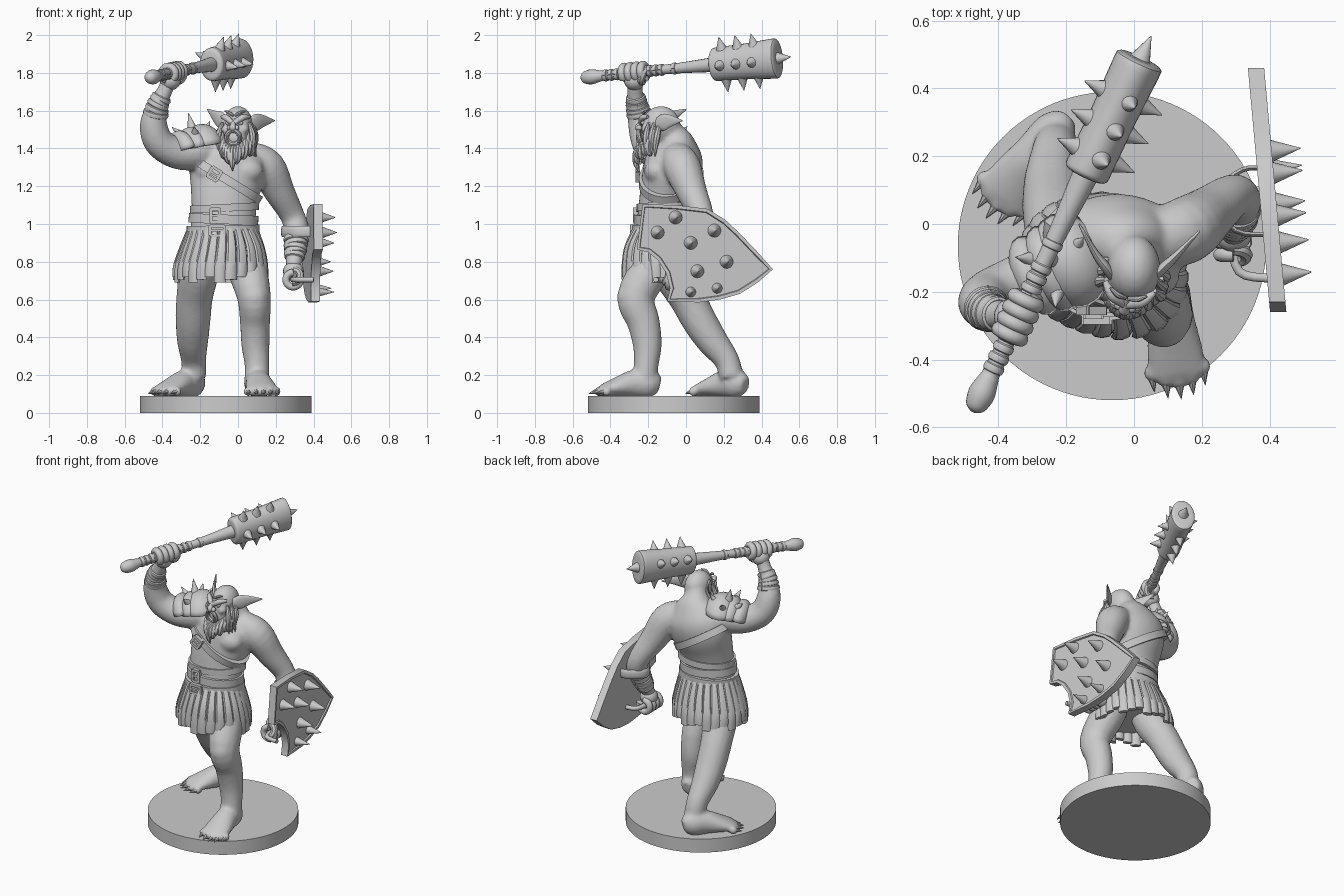
import bpy, bmesh, math
from math import sin, cos, pi
from mathutils import Vector as V, Matrix as M
from mathutils.bvhtree import BVHTree

if "Cube" in bpy.data.objects:
    bpy.data.objects.remove(bpy.data.objects["Cube"])

def new(name, bm, angle=40):
    bmesh.ops.recalc_face_normals(bm, faces=bm.faces)
    me = bpy.data.meshes.new(name)
    bm.to_mesh(me)
    bm.free()
    me.shade_smooth()
    me.set_sharp_from_angle(angle=math.radians(angle))
    ob = bpy.data.objects.new(name, me)
    bpy.context.collection.objects.link(ob)
    return ob

def loft(bm, pts, ref=(1, 0, 0), n=16, sub=4):
    """Smooth tube through (x, y, z, radius along ref, other radius)."""
    P = [tuple(p) if len(p) == 5 else tuple(p) + (p[3],) for p in pts]
    Q = []
    for i in range(len(P) - 1):
        a, b, c, d = P[max(i - 1, 0)], P[i], P[i + 1], P[min(i + 2, len(P) - 1)]
        for k in range(sub):
            t = k / sub
            Q.append([.5 * (2 * q + (r - p) * t + (2 * p - 5 * q + 4 * r - s) * t * t
                            + (3 * q - p - 3 * r + s) * t ** 3) for p, q, r, s in zip(a, b, c, d)])
    Q.append(P[-1])
    rings = []
    for i, q in enumerate(Q):
        t = (V(Q[min(i + 1, len(Q) - 1)][:3]) - V(Q[max(i - 1, 0)][:3])).normalized()
        u = V(ref) - t * t.dot(V(ref))
        u.normalize()
        v = t.cross(u)
        rings.append([bm.verts.new(V(q[:3]) + u * q[3] * cos(2 * pi * k / n) + v * q[4] * sin(2 * pi * k / n))
                      for k in range(n)])
    for a, b in zip(rings, rings[1:]):
        for k in range(n):
            bm.faces.new((a[k], a[(k + 1) % n], b[(k + 1) % n], b[k]))
    bm.faces.new(rings[0][::-1])
    bm.faces.new(rings[-1])

def ball(bm, c, s, rot=M()):
    s = (s, s, s) if isinstance(s, float) else s
    return bmesh.ops.create_uvsphere(bm, u_segments=20, v_segments=14, radius=1,
                                     matrix=M.Translation(c) @ rot @ M.Diagonal((*s, 1)))["verts"]

def spike(bm, p, d, r, l, n=14):
    d = V(d).normalized()
    bmesh.ops.create_cone(bm, cap_ends=True, segments=n, radius1=r, radius2=r * .04, depth=l,
                          matrix=M.Translation(V(p) + d * l / 2) @ d.to_track_quat('Z', 'Y').to_matrix().to_4x4())

def arc(bm, c, axis, start, R, r, ang=2 * pi, n=8, wide=1):
    ax = V(axis).normalized()
    s = V(start) - ax * ax.dot(V(start))
    s.normalize()
    w, m = ax.cross(s), 14
    loft(bm, [(*(V(c) + R * (s * cos(ang * k / m) + w * sin(ang * k / m))), r * wide, r) for k in range(m + 1)], ax, n, 2)

def fist(bm, c, axis, wrist):
    """Palm, four curled fingers and a thumb around a bar."""
    ax, w = V(axis).normalized(), (V(wrist) - V(c)).normalized()
    for i in range(4):
        arc(bm, V(c) + ax * (i - 1.5) * .037, ax, w, .038, .02, 5.2, 10, 1.05)
    ball(bm, V(c) + w * .045, (.055, .055, .052))
    arc(bm, V(c) + ax * .06 + w * .02, (ax + w * .5), w, .038, .02, -3.2)

# round base
bm = bmesh.new()
bmesh.ops.create_cone(bm, cap_ends=True, segments=96, radius1=.455, radius2=.455, depth=.09,
                      matrix=M.Translation((-.065, -.065, .045)))
new("base", bm)

# torso, kept for fitting straps to its surface
TORSO = [(-.085, -.13, .82, .15, .12), (-.08, -.13, .95, .172, .135), (-.075, -.125, 1.05, .17, .13),
         (-.07, -.105, 1.16, .18, .14), (-.055, -.075, 1.27, .205, .155), (-.045, -.06, 1.36, .2, .148),
         (-.03, -.06, 1.43, .14, .105), (-.02, -.08, 1.48, .08, .075), (-.01, -.1, 1.53, .06, .06)]
bm = bmesh.new()
loft(bm, TORSO, n=32)
for x in (-.13, .04):
    ball(bm, (x, -.155, 1.28), (.095, .067, .07))
tree = BVHTree.FromBMesh(bm)
# arms
R_ARM = [(-.12, -.08, 1.38, .09), (-.22, -.12, 1.38, .1), (-.33, -.17, 1.378, .085), (-.42, -.21, 1.435, .08),
         (-.447, -.235, 1.53, .073), (-.425, -.26, 1.63, .053), (-.39, -.27, 1.70, .042), (-.365, -.272, 1.76, .042)]
L_ARM = [(.06, -.05, 1.355, .085), (.15, -.02, 1.3, .1), (.22, .03, 1.17, .082), (.285, .08, 1.05, .066),
         (.31, .07, .97, .066), (.305, .02, .87, .056), (.295, -.02, .79, .042), (.29, -.03, .74, .04)]
loft(bm, R_ARM, (0, 1, 0))
loft(bm, L_ARM, (0, 1, 0))
# legs
loft(bm, [(.02, -.13, .9, .1), (.05, -.19, .76, .105), (.085, -.265, .61, .09, .1), (.09, -.225, .48, .08, .087),
          (.092, -.205, .36, .075, .077), (.1, -.21, .26, .066), (.1, -.22, .17, .067)])
loft(bm, [(-.16, -.14, .92, .08), (-.2, -.09, .77, .105), (-.23, .005, .61, .097), (-.238, .075, .48, .092),
          (-.24, .14, .38, .083), (-.235, .215, .28, .067), (-.23, .24, .19, .065)])
ball(bm, (.088, -.315, .61), (.065, .05, .075))
# feet
claws = bmesh.new()
for heel, d in (((.09, -.14, .085), (.13, -.99, 0)), ((-.2, .315, .085), (-.62, -.78, 0))):
    d = V(d).normalized()
    s = d.cross(V((0, 0, 1)))
    loft(bm, [(*(V(heel) + d * a + V((0, 0, z))), w, h) for a, z, w, h in
              ((0, .06, .035, .045), (.05, .07, .065, .075), (.14, .07, .07, .073),
               (.24, .05, .084, .048), (.31, .033, .085, .03))], s)
    for i in range(5):
        p = V(heel) + s * (i - 2) * .038 + d * (.325 - .008 * (i - 2) ** 2) + V((0, 0, .028))
        ball(bm, p, .026)
        spike(claws, p + d * .012, d + V((0, 0, -.25)), .015, .045, 8)
new("toe_claws", claws)
# skull and jaw
H = M.Translation((0, -.132, 1.527)) @ M.Rotation(math.radians(-13), 4, 'Z')
h = lambda x, y, z: H @ V((x, y, z))
ball(bm, h(0, 0, 0), (.079, .1, .098))
ball(bm, h(0, -.05, -.07), (.066, .06, .062))
for k in (-1, 1):
    ball(bm, h(k * .045, -.07, -.025), (.03, .03, .025))
body = new("body", bm)
r = body.modifiers.new("blend", 'REMESH')
r.mode, r.voxel_size, r.use_smooth_shade = 'VOXEL', .011, True
s = body.modifiers.new("soften", 'SMOOTH')
s.factor, s.iterations = .5, 7

# face: brows, nose, eyes, open mouth, tusks
bm = bmesh.new()
for k in (-1, 1):
    loft(bm, [(*h(k * .075, -.055, .04), .008), (*h(k * .045, -.09, .036), .017), (*h(k * .006, -.108, .008), .013)], (0, 0, 1), 10)
    loft(bm, [(*h(k * .055, -.07, .07), .004), (*h(k * .03, -.085, .063), .009), (*h(k * .004, -.09, .045), .006)], (0, 0, 1), 8)
    ball(bm, h(k * .034, -.088, .008), .013)
    ball(bm, h(k * .018, -.115, -.018), .015)
    spike(bm, h(k * .022, -.117, -.035), (0, -.15, -1), .008, .03, 8)
    spike(bm, h(k * .03, -.117, -.095), (k * .2, -.3, 1), .01, .045, 8)
loft(bm, [(*h(0, -.09, .025), .01), (*h(0, -.115, 0), .014), (*h(0, -.125, -.018), .018), (*h(0, -.11, -.032), .01)], n=12)
arc(bm, h(0, -.11, -.068), H.to_3x3() @ V((0, 1, .25)), (0, 0, 1), .037, .012)
new("face", bm)

# ears
bm = bmesh.new()
for a, b, c in (((-.06, -.16, 1.53), (-.115, -.085, 1.565), (-.162, 0, 1.607)),
                ((.06, -.155, 1.53), (.128, -.09, 1.545), (.194, -.02, 1.547))):
    loft(bm, [(*a, .03, .014), (*V(a).lerp(V(b), .5), .045, .015), (*b, .035, .011), (*c, .003, .003)], (0, 0, 1), 14)
    arc(bm, V(a).lerp(V(b), .3) + V((0, -.014, -.045)), (1, 0, 0), (0, 0, 1), .012, .004)
new("ears", bm)

# beard strands and side whiskers
bm = bmesh.new()
for i in range(13):
    s = (i - 6) / 6
    q, e = s * s, -.245 + .1 * abs(s) + .02 * (i % 2)
    loft(bm, [(*h(.08 * s, -.085 + .075 * q, -.115 + .1 * q), .012), (*h(.09 * s, -.125 + .08 * q, -.145 + .055 * q), .022),
              (*h(.078 * s, -.135 + .09 * q, (e - .14) / 2 - .01), .018), (*h(.055 * s, -.125 + .09 * q, e), .003)], n=8)
for k in (-1, 1):
    for j in range(3):
        loft(bm, [(*h(k * .072, -.05 + .03 * j, .01), .008), (*h(k * .094, -.06 + .03 * j, -.06), .018),
                  (*h(k * .09, -.06 + .025 * j, -.12), .014), (*h(k * .1, -.06 + .025 * j, -.17), .002)], n=8)
new("beard", bm)

# belts and chest strap wrapped on the torso
def strap(bm, c, e1, w, th=.016):
    e1, e2, c = V(e1).normalized(), V((0, 1, 0)), V(c)
    nrm, N, rings = e1.cross(e2), 64, []
    for i in range(N):
        d = e1 * cos(2 * pi * i / N) + e2 * sin(2 * pi * i / N)
        R = max((tree.ray_cast(c + nrm * w * k + d * .6, -d)[0] - c).dot(d) for k in (-.5, 0, .5))
        rings.append([bm.verts.new(c + d * (R + o) + nrm * w * k) for o, k in ((-.03, -.5), (th, -.5), (th, .5), (-.03, .5))])
    for a, b in zip(rings, rings[1:] + rings[:1]):
        for k in range(4):
            bm.faces.new((a[k], a[(k + 1) % 4], b[(k + 1) % 4], b[k]))

bm = bmesh.new()
strap(bm, (-.06, -.08, 1.235), (.85, 0, -.52), .045, .01)
new("chest_strap", bm)
bm = bmesh.new()
for z, w, th, t in ((.965, .055, .02, .02), (1.025, .05, .013, -.04), (1.085, .04, .008, .05)):
    strap(bm, (-.08, -.125, z), (1, 0, t), w, th)
new("waist_belts", bm)
bm = bmesh.new()
for c, w, t, tilt in (((-.11, -.284, .965), .075, .05, 0), ((-.12, -.268, 1.045), .045, .07, 0), ((-.125, -.256, 1.265), .055, .055, .55)):
    T = M.Translation(c) @ M.Rotation(tilt, 4, 'Y')
    for x, z, a, b in ((0, t / 2, w, .012), (0, -t / 2, w, .012), (w / 2, 0, .012, t), (-w / 2, 0, .012, t), (0, 0, w, .008)):
        bmesh.ops.create_cube(bm, size=1, matrix=T @ M.Translation((x, 0, z)) @ M.Diagonal((a + .004, .025, b + .004, 1)))
new("buckles", bm)

# pleated skirt, bulging over both thighs
bm = bmesh.new()
loft(bm, [(-.08, -.13, .99, .17, .135), (-.08, -.13, .86, .19, .165), (-.085, -.125, .77, .205, .18)], n=32)
for i in range(28):
    a = 2 * pi * i / 28
    c, s, z = cos(a), sin(a), .69 + .015 * (i % 3)
    b = 1 + .2 * max(0, cos(a + .9)) ** 4 + .08 * max(0, cos(a - 2.3)) ** 2
    loft(bm, [(-.08 + .172 * c, -.132 + .135 * s, .985, .018, .013), (-.085 + .2 * c * b, -.128 + .165 * s * b, .88, .026, .016),
              (-.093 + .225 * c * b, -.12 + .185 * s * b, .78, .031, .017), (-.095 + .228 * c * b, -.117 + .19 * s * b, z, .032, .015)], (-s, c, 0), 8)
new("skirt", bm)

# shoulder armour plates and spikes
bm = bmesh.new()
for i, (c, r) in enumerate((((-.185, -.105, 1.39), .128), ((-.235, -.128, 1.385), .118), ((-.285, -.148, 1.38), .108))):
    rot = M.Rotation(.4, 4, 'Z') @ M.Rotation(-.15 - .1 * i, 4, 'Y')
    vs = ball(bm, c, (r * (.8 if i == 0 else .5), r * 1.08, r), rot)
    low = [v for v in vs if (rot.inverted() @ (v.co - V(c))).z < .005]
    bmesh.ops.delete(bm, geom=low, context='VERTS')
sh = new("shoulder_armour", bm)
m = sh.modifiers.new("thick", 'SOLIDIFY')
m.thickness, m.offset = .012, 1
bm = bmesh.new()
for d in ((-.25, .1, 1), (-.8, .1, .7), (-.3, .75, .75), (-.1, -.75, .7), (.35, .4, .8)):
    v = V(d).normalized()
    spike(bm, V((-.215, -.115, 1.395)) + v * .1, v, .03, .1 if d[2] == 1 else .08)
new("shoulder_spikes", bm)

# forearm wraps
bm = bmesh.new()
for pts in (R_ARM, L_ARM):
    for j in range(5):
        t = .55 + j * .24
        a, b = pts[4 + int(t)], pts[5 + int(t)]
        f = t - int(t)
        p = [u + (w - u) * f for u, w in zip(a, b)]
        arc(bm, p[:3], V(b[:3]) - V(a[:3]) + V((.015 * (j % 2), 0, 0)), (0, 1, 0), p[3] - .003, .01, wide=1.6)
new("forearm_wraps", bm)

# spiked club
A = lambda y: V((-.137 + .474 * (y - .159), y, 1.845 + .1 * (y - .159)))
ax = (A(1) - A(0)).normalized()
side = ax.cross(V((0, 0, 1))).normalized()
up = side.cross(ax)
bm = bmesh.new()
loft(bm, [(*A(y), r) for y, r in ((-.555, .008), (-.54, .03), (-.50, .04), (-.455, .03), (-.42, .026), (-.2, .025), (-.05, .027), (.16, .04))], side)
for y in (-.425, -.395, -.365, -.335, -.19, -.16, -.13, -.06):
    arc(bm, A(y), ax, side, .024, .008, wide=1.8)
new("club_handle", bm)
bm = bmesh.new()
loft(bm, [(*A(y), a, b) for y, a, b in ((.142, .05, .065), (.15, .066, .085), (.18, .069, .09), (.32, .069, .095), (.46, .073, .106), (.483, .07, .1), (.488, .05, .07))], side, 28, 3)
for y in (.205, .29, .375):
    for deg in (-8, 68, 158, 265):
        c, s = cos(math.radians(deg)), sin(math.radians(deg))
        spike(bm, A(y) + side * c * .062 + up * s * .084, side * c + up * s, .03, .068)
spike(bm, A(.478), ax, .036, .085)
new("club_head", bm)

# hands
bm = bmesh.new()
fist(bm, A(-.275), ax, (-.385, -.27, 1.69))
fist(bm, (.292, -.035, .705), (0, -1, 0), (.295, -.02, .8))
new("hands", bm)

# shield with raised rim, spikes, grip and arm strap
X = lambda y: .426 - .091 * y
OUT = [(-.23, 1.105), (-.05, 1.10), (.115, 1.08), (.21, 1.02), (.28, .955), (.38, .85), (.46, .76), (.38, .69), (.285, .63),
       (.18, .60), (.07, .585), (-.1, .59), (-.085, .66), (-.105, .74), (-.15, .81), (-.2, .85), (-.26, .865)]
bm = bmesh.new()
f = bm.faces.new([bm.verts.new((X(y), y, z)) for y, z in OUT])
g = bmesh.ops.extrude_face_region(bm, geom=[f])["geom"]
bmesh.ops.translate(bm, verts=[v for v in g if isinstance(v, bmesh.types.BMVert)], vec=(-.048, 0, 0))
bmesh.ops.recalc_face_normals(bm, faces=bm.faces)
front = max(bm.faces, key=lambda q: q.normal.x * (len(q.verts) > 4))
bmesh.ops.inset_region(bm, faces=[front], thickness=.018, depth=0)
bmesh.ops.inset_region(bm, faces=[front], thickness=.004, depth=-.008)
new("shield", bm, 30)
bm = bmesh.new()
for y, z in ((-.055, 1.035), (-.15, .955), (.15, .965), (.025, .90), (.215, .80), (.06, .75), (.025, .64), (.165, .66)):
    spike(bm, (X(y) - .01, y, z), (1, .091, 0), .036 if z > .7 else .028, .095, 20)
new("shield_spikes", bm)
bm = bmesh.new()
loft(bm, [(.39, .1, .705, .014), (.31, .08, .705, .014), (.292, -.03, .705, .016), (.31, -.14, .705, .014), (.4, -.16, .705, .014)], (0, 0, 1), 10)
loft(bm, [(.395, .16, .96, .03, .008), (.32, .16, .96, .03, .008), (.235, .08, .96, .03, .008),
          (.3, -.02, .96, .03, .008), (.41, -.03, .96, .03, .008)], (0, 0, 1), 10)
new("shield_grip", bm)
